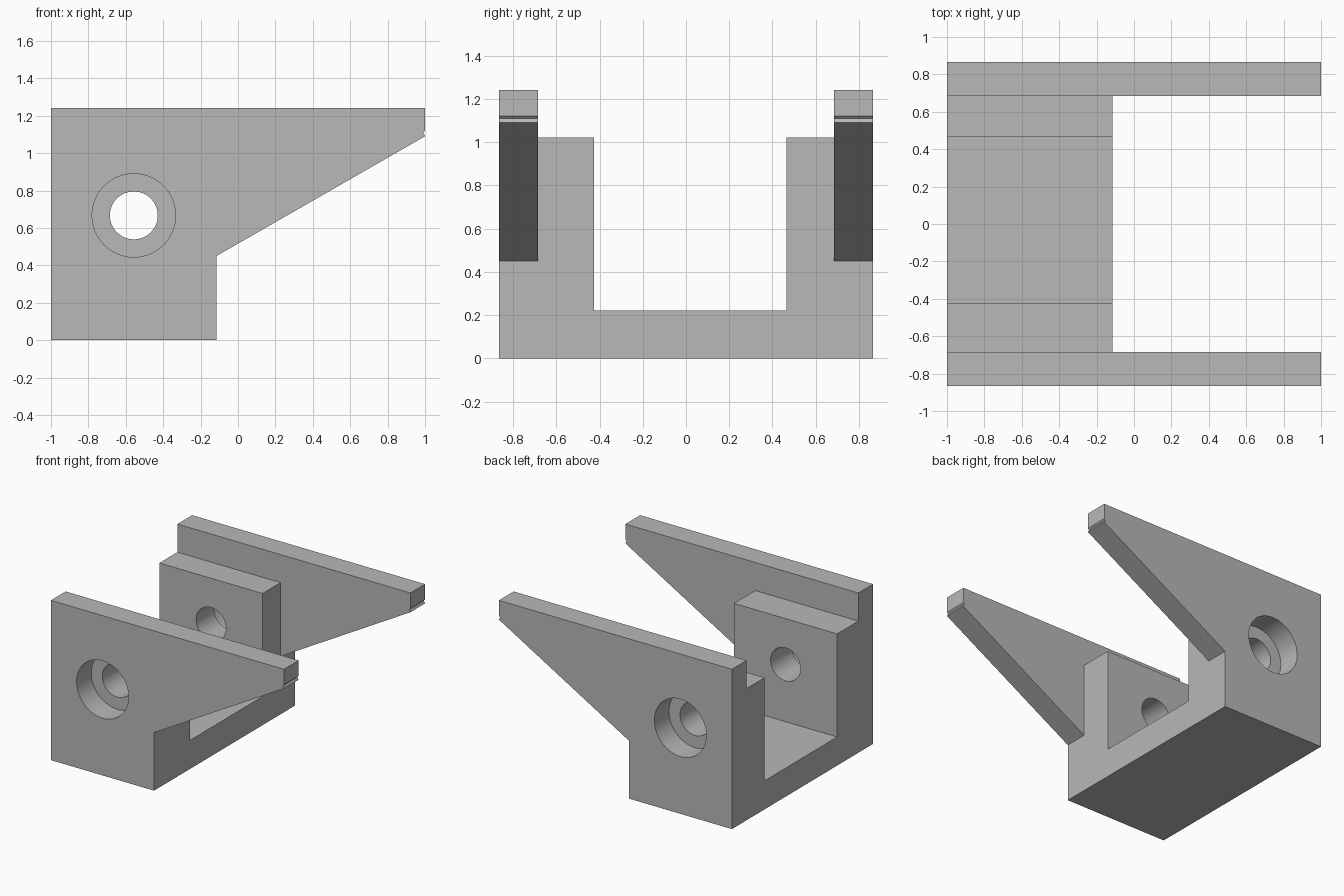
import bpy
import bmesh
import math
from mathutils import Matrix, Vector

if "Cube" in bpy.data.objects:
    bpy.data.objects.remove(bpy.data.objects["Cube"], do_unlink=True)

# Key dimensions
HALF_WIDTH = 0.865
ARM_INNER = 0.685
BLOCK_END = -0.115
BORE_X, BORE_Z = -0.557, 0.667

grey = bpy.data.materials.new("plain grey")
grey.use_nodes = True
colour = (0.48, 0.48, 0.48, 1)
grey.diffuse_color = colour
grey.node_tree.nodes["Principled BSDF"].inputs["Base Color"].default_value = colour


def make_object(name, bm):
    bmesh.ops.recalc_face_normals(bm, faces=bm.faces)
    mesh = bpy.data.meshes.new(name)
    bm.to_mesh(mesh)
    bm.free()
    mesh.materials.append(grey)
    obj = bpy.data.objects.new(name, mesh)
    bpy.context.collection.objects.link(obj)
    return obj


def prism(name, points, sweep):
    """Extrude a closed outline along a vector."""
    bm = bmesh.new()
    face = bm.faces.new([bm.verts.new(p) for p in points])
    moved = bmesh.ops.extrude_face_region(bm, geom=[face])["geom"]
    verts = [g for g in moved if isinstance(g, bmesh.types.BMVert)]
    bmesh.ops.translate(bm, verts=verts, vec=Vector(sweep))
    # Keep the starting outline as the closing cap
    if not face.is_valid:
        bmesh.ops.holes_fill(bm, edges=bm.edges)
    return make_object(name, bm)


def bore(name, radius, y0, y1):
    """Cylinder along y on the bore axis."""
    bm = bmesh.new()
    place = Matrix.Translation((BORE_X, (y0 + y1) / 2, BORE_Z))
    bmesh.ops.create_cone(bm, cap_ends=True, segments=64, radius1=radius,
                          radius2=radius, depth=y1 - y0,
                          matrix=place @ Matrix.Rotation(math.pi / 2, 4, "X"))
    return make_object(name, bm)


def cut(target, cutter):
    cutter.hide_render = True
    mod = target.modifiers.new("cut", "BOOLEAN")
    mod.operation = "DIFFERENCE"
    mod.solver = "EXACT"
    mod.object = cutter
    bpy.context.view_layer.objects.active = target
    bpy.ops.object.modifier_apply(modifier=mod.name)
    bpy.data.objects.remove(cutter, do_unlink=True)


# Side silhouette with sloped arms and a small nick at the tip
side = [(-1, 0), (BLOCK_END, 0), (BLOCK_END, 0.45), (1, 1.09), (0.99, 1.11),
        (1, 1.12), (1, 1.24), (-1, 1.24)]
bracket = prism("bracket", [(x, -HALF_WIDTH, z) for x, z in side],
                (0, 2 * HALF_WIDTH, 0))

# Stepped channel running lengthwise between the inner bosses
channel = [(-0.425, 0.222), (0.465, 0.222), (0.465, 1.022), (ARM_INNER, 1.022),
           (ARM_INNER, 2), (-ARM_INNER, 2), (-ARM_INNER, 1.022), (-0.425, 1.022)]
cut(bracket, prism("channel_cutter", [(-2, y, z) for y, z in channel], (4, 0, 0)))

# Open space between the two arms
gap = [(BLOCK_END, -ARM_INNER), (2, -ARM_INNER), (2, ARM_INNER), (BLOCK_END, ARM_INNER)]
cut(bracket, prism("arm_gap_cutter", [(x, y, 0.1) for x, y in gap], (0, 0, 2)))

# Through bore and a counterbore in each side
cut(bracket, bore("through_bore_cutter", 0.128, -1, 1))
cut(bracket, bore("front_counterbore_cutter", 0.223, -1, -ARM_INNER))
cut(bracket, bore("back_counterbore_cutter", 0.223, ARM_INNER, 1))

# Smooth bores, crisp edges
bpy.ops.object.select_all(action="DESELECT")
bracket.select_set(True)
bpy.context.view_layer.objects.active = bracket
bpy.ops.object.shade_smooth_by_angle(angle=math.radians(30))
